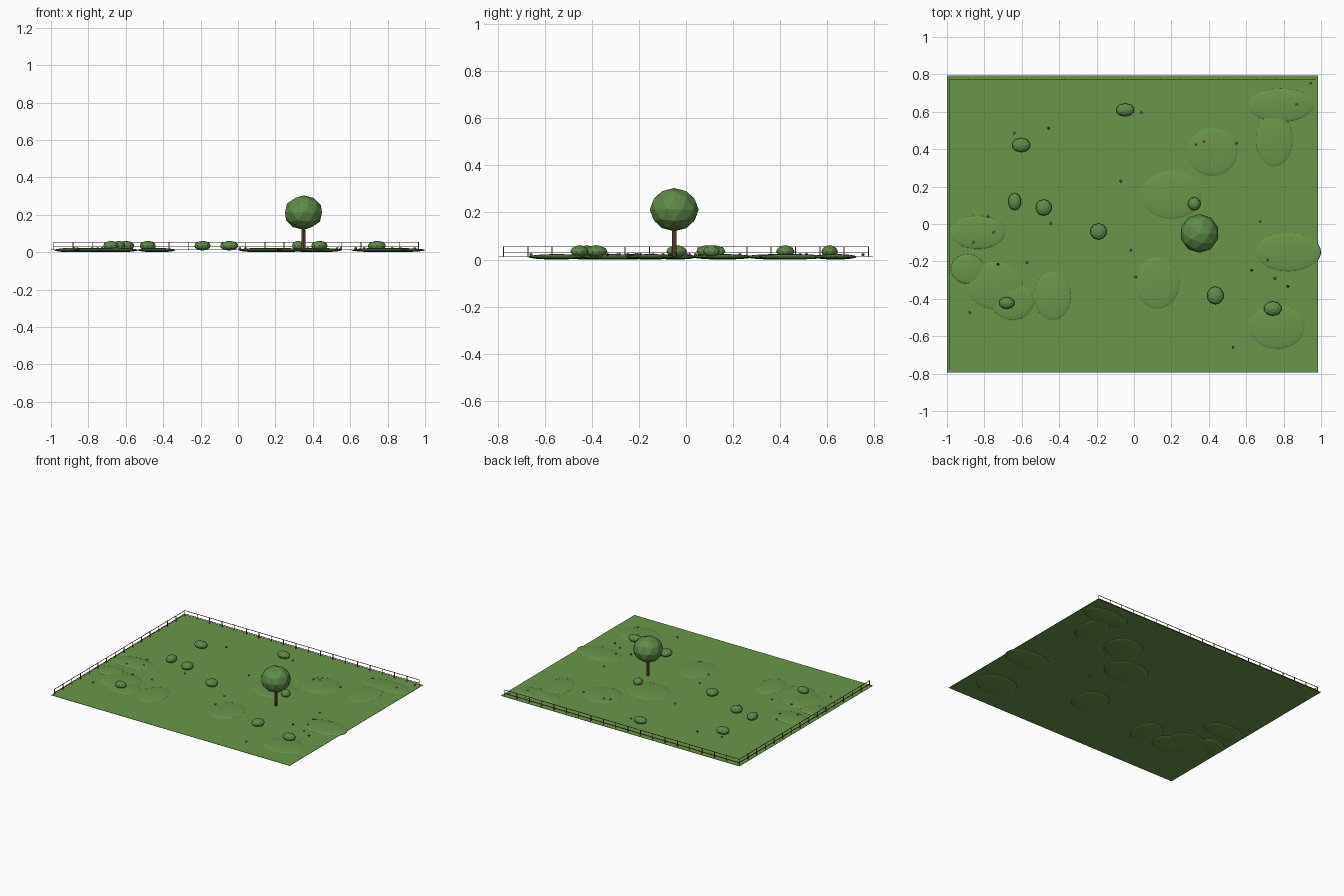
import bpy
import bmesh
import math
from mathutils import Matrix, Vector

GROUND_Z = 0.0135


def material(name, rgb):
    m = bpy.data.materials.new(name)
    m.diffuse_color = (*rgb, 1)
    return m


GRASS = material("grass_green", (0.143, 0.305, 0.068))
LEAF = material("leaf_green", (0.115, 0.26, 0.065))
BARK = material("bark_brown", (0.16, 0.075, 0.045))
WOOD = material("fence_brown", (0.17, 0.06, 0.045))
PINK = material("petal_pink", (0.68, 0.16, 0.48))
DARK = material("sprout_dark_green", (0.04, 0.12, 0.03))


def make_object(name, bm, mat, smooth=False):
    me = bpy.data.meshes.new(name)
    for f in bm.faces:
        f.smooth = smooth
    bm.to_mesh(me)
    bm.free()
    me.materials.append(mat)
    ob = bpy.data.objects.new(name, me)
    bpy.context.collection.objects.link(ob)
    return ob


def place(loc, size):
    return Matrix.Translation(Vector(loc)) @ Matrix.Diagonal((*size, 1))


def ball(bm, loc, radii, subdivisions=2):
    bmesh.ops.create_icosphere(bm, subdivisions=subdivisions, radius=1,
                               matrix=place(loc, radii))


def box(bm, loc, size):
    bmesh.ops.create_cube(bm, size=1, matrix=place(loc, size))


# Thin lawn slab
bm = bmesh.new()
box(bm, (-0.0075, 0, GROUND_Z - 0.001), (1.985, 1.587, 0.002))
make_object("lawn", bm, GRASS)

# Low mounds: x, y, x radius, y radius
mounds = [
    (0.785, 0.635, 0.18, 0.09), (0.75, 0.45, 0.10, 0.145),
    (0.42, 0.385, 0.135, 0.13), (0.20, 0.155, 0.165, 0.13),
    (-0.835, -0.045, 0.15, 0.09), (-0.89, -0.24, 0.09, 0.08),
    (-0.74, -0.33, 0.15, 0.13), (-0.65, -0.415, 0.115, 0.10),
    (-0.435, -0.385, 0.10, 0.13), (0.125, -0.315, 0.12, 0.14),
    (0.825, -0.15, 0.175, 0.105), (0.765, -0.55, 0.15, 0.12),
]
for x, y, rx, ry in mounds:
    bm = bmesh.new()
    bmesh.ops.create_uvsphere(bm, u_segments=32, v_segments=16, radius=1,
                              matrix=place((x, y, 0.0115), (rx, ry, 0.0115)))
    make_object("mound", bm, GRASS, smooth=True)

# Bushes: x, y, x radius, y radius
bushes = [
    (-0.047, 0.61, 0.05, 0.035), (-0.603, 0.422, 0.05, 0.039),
    (-0.638, 0.12, 0.036, 0.047), (-0.483, 0.088, 0.044, 0.044),
    (-0.19, -0.04, 0.045, 0.044), (0.322, 0.108, 0.034, 0.036),
    (-0.68, -0.422, 0.042, 0.033), (0.435, -0.382, 0.045, 0.048),
    (0.742, -0.452, 0.049, 0.039),
]
for x, y, rx, ry in bushes:
    bm = bmesh.new()
    ball(bm, (x, y, 0.035), (rx, ry, 0.026))
    make_object("bush", bm, LEAF)

# Tree
bm = bmesh.new()
bmesh.ops.create_cone(bm, cap_ends=True, segments=8, radius1=0.011, radius2=0.009,
                      depth=0.15, matrix=Matrix.Translation((0.35, -0.05, 0.085)))
make_object("tree_trunk", bm, BARK)
bm = bmesh.new()
ball(bm, (0.35, -0.05, 0.212), (0.104, 0.104, 0.092))
make_object("tree_crown", bm, LEAF)

# Fence along the back and the left side
X0, X1, Y0, Y1 = -0.985, 0.965, -0.775, 0.775
bm = bmesh.new()
for i in range(20):
    box(bm, (X0 + (X1 - X0) * i / 19, Y1, 0.034), (0.004, 0.004, 0.044))
for i in range(15):
    box(bm, (X0, Y0 + (Y1 - Y0) * i / 15, 0.034), (0.004, 0.004, 0.044))
make_object("fence_posts", bm, WOOD)
bm = bmesh.new()
for z in (0.029, 0.054):
    box(bm, ((X0 + X1) / 2, Y1, z), (X1 - X0, 0.003, 0.003))
    box(bm, (X0, 0, z), (0.003, Y1 - Y0, 0.003))
make_object("fence_rails", bm, WOOD)

# Scattered flowers and dark sprouts
flowers = [
    (-0.64, 0.485), (0.04, 0.597), (0.33, 0.427), (0.373, 0.443), (0.55, 0.432),
    (0.87, 0.64), (0.945, 0.752), (-0.07, 0.23), (-0.78, 0.04), (-0.75, -0.045),
    (-0.86, -0.098), (-0.572, -0.205), (-0.445, 0.003), (-0.016, -0.14),
    (0.01, -0.283), (-0.877, -0.472), (0.53, -0.658), (0.716, -0.193),
    (0.754, -0.29), (0.674, 0.014),
]
sprouts = [(-0.455, 0.512), (-0.727, -0.215), (0.63, -0.247), (0.823, -0.333)]
for name, spots, mat in (("flowers", flowers, PINK), ("sprouts", sprouts, DARK)):
    bm = bmesh.new()
    for x, y in spots:
        ball(bm, (x, y, 0.021), (0.008, 0.008, 0.007), 1)
    make_object(name, bm, mat)
